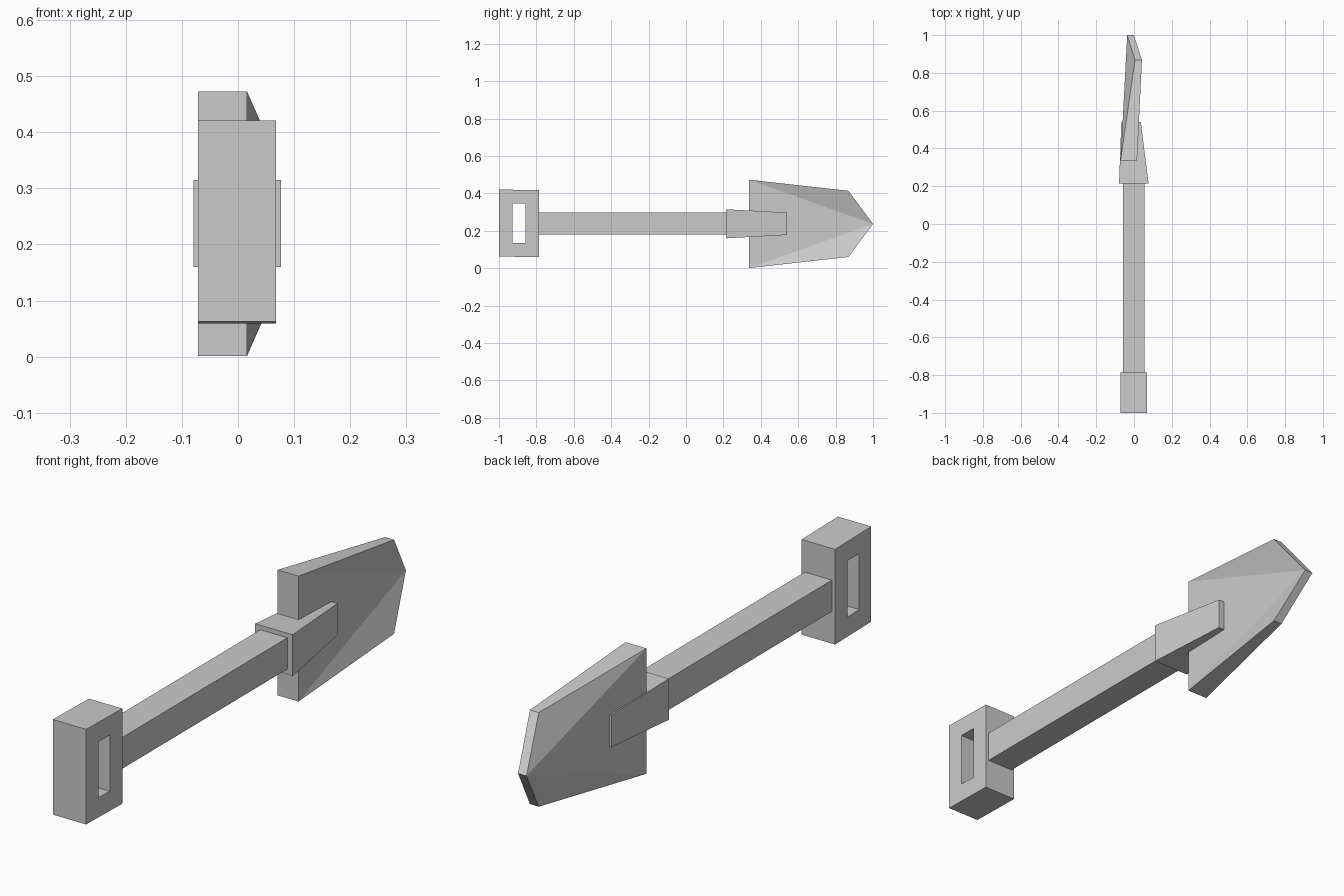
import bpy
import bmesh

cube = bpy.data.objects.get("Cube")
if cube:
    bpy.data.objects.remove(cube, do_unlink=True)

# One plain grey
grey = bpy.data.materials.new("light_grey")
grey.use_nodes = True
grey.diffuse_color = (0.6, 0.6, 0.6, 1)
grey.node_tree.nodes["Principled BSDF"].inputs["Base Color"].default_value = (0.6, 0.6, 0.6, 1)


def finish(name, bm):
    """Turn a bmesh into a flat-shaded object."""
    bmesh.ops.recalc_face_normals(bm, faces=bm.faces)
    mesh = bpy.data.meshes.new(name)
    bm.to_mesh(mesh)
    bm.free()
    mesh.materials.append(grey)
    obj = bpy.data.objects.new(name, mesh)
    bpy.context.collection.objects.link(obj)
    return obj


def tapered_bar(name, start, end):
    """Bar along y between two rectangles given as (y, x0, x1, z0, z1)."""
    bm = bmesh.new()
    rings = []
    for y, x0, x1, z0, z1 in (start, end):
        corners = ((x0, z0), (x1, z0), (x1, z1), (x0, z1))
        rings.append([bm.verts.new((x, y, z)) for x, z in corners])
    for ring in rings:
        bm.faces.new(ring)
    a, b = rings
    for i in range(4):
        j = (i + 1) % 4
        bm.faces.new((a[i], a[j], b[j], b[i]))
    return finish(name, bm)


def grip(name, x0, x1, outer, inner):
    """Block with a slot running through it along x; loops are (y, z)."""
    bm = bmesh.new()
    lo, li, ro, ri = [[bm.verts.new((x, y, z)) for y, z in loop]
                      for x in (x0, x1) for loop in (outer, inner)]
    for a, b in ((lo, li), (ro, ri), (lo, ro), (li, ri)):
        for i in range(4):
            j = (i + 1) % 4
            bm.faces.new((a[i], a[j], b[j], b[i]))
    return finish(name, bm)


def blade(name, mid_z):
    """Dished pointed blade: flat middle triangle, two raised side wings."""
    bm = bmesh.new()
    # Stations: y, half height, back x, front x
    root = (0.337, 0.236, -0.071, 0.016)
    shoulder = (0.868, 0.177, 0.005, 0.042)
    outline = [(root, -1), (shoulder, -1), ((1.0, 0, -0.036, -0.001), 1),
               (shoulder, 1), (root, 1)]
    back, front = [[bm.verts.new((st[k], st[0], mid_z + side * st[1]))
                    for st, side in outline] for k in (2, 3)]
    for s in (back, front):
        for tri in ((0, 1, 2), (0, 2, 4), (2, 3, 4)):
            bm.faces.new([s[i] for i in tri])
    for i in range(5):
        j = (i + 1) % 5
        bm.faces.new((back[i], back[j], front[j], front[i]))
    return finish(name, bm)


# Handle grip with slot
grip("handle_grip", -0.071, 0.068,
     [(-1.0, 0.063), (-0.785, 0.059), (-0.785, 0.417), (-1.0, 0.421)],
     [(-0.928, 0.136), (-0.858, 0.134), (-0.858, 0.346), (-0.928, 0.346)])

# Shaft
tapered_bar("shaft", (-0.785, -0.058, 0.055, 0.18, 0.298),
            (0.216, -0.058, 0.055, 0.18, 0.298))

# Socket joining shaft and blade
tapered_bar("blade_socket", (0.215, -0.079, 0.077, 0.16, 0.315),
            (0.54, -0.067, 0.036, 0.178, 0.298))

# Blade
blade("blade", 0.237)
